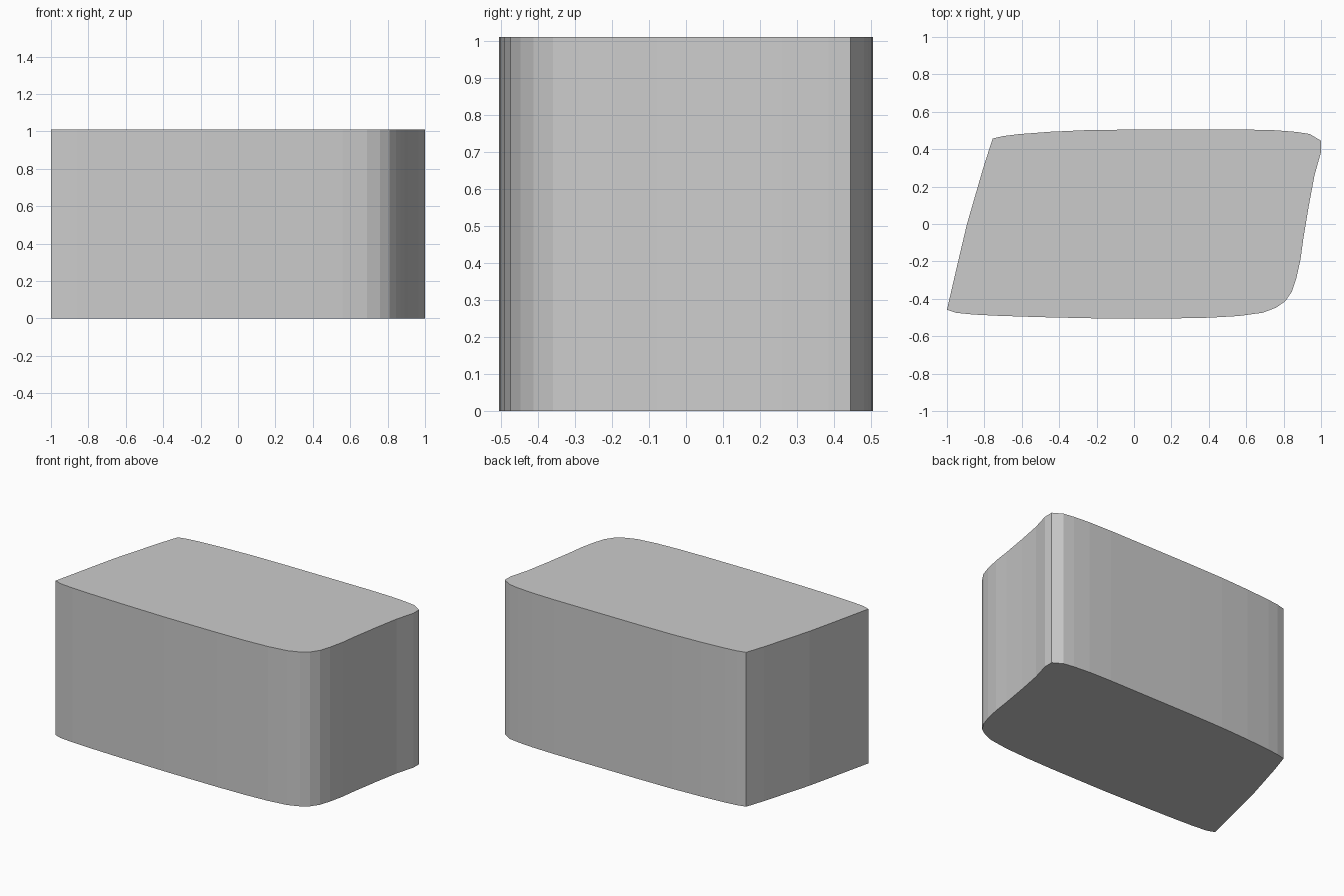
import bpy, bmesh

if "Cube" in bpy.data.objects:
    bpy.data.objects.remove(bpy.data.objects["Cube"])

HEIGHT = 1.01

# Plan outline, counter-clockwise, one run per side
front = [(-1, -.458), (-.95, -.475), (-.86, -.484), (-.72, -.491), (-.5, -.498),
         (-.18, -.505), (.2, -.505), (.4, -.501), (.56, -.492), (.69, -.474)]
round_corner = [(.76, -.447), (.81, -.412), (.845, -.36), (.868, -.29)]
right = [(.89, -.19), (.905, -.08), (.935, .1), (.965, .26), (1, .385)]
back = [(1, .445), (.94, .481), (.87, .492), (.76, .501), (.6, .505), (0, .505),
        (-.25, .502), (-.45, .493), (-.62, .48), (-.7, .47), (-.755, .457)]
left = [(-.797, .33), (-.835, .2), (-.893, 0), (-.945, -.22), (-.982, -.38)]

# Extrude the outline into a solid block
bm = bmesh.new()
base = bm.faces.new([bm.verts.new((x, y, 0))
                     for x, y in front + round_corner + right + back + left])
result = bmesh.ops.extrude_face_region(bm, geom=[base], use_keep_orig=True)
top = [v for v in result["geom"] if isinstance(v, bmesh.types.BMVert)]
bmesh.ops.translate(bm, verts=top, vec=(0, 0, HEIGHT))
bmesh.ops.recalc_face_normals(bm, faces=bm.faces)

mesh = bpy.data.meshes.new("block")
bm.to_mesh(mesh)
bm.free()
bpy.context.collection.objects.link(bpy.data.objects.new("block", mesh))
